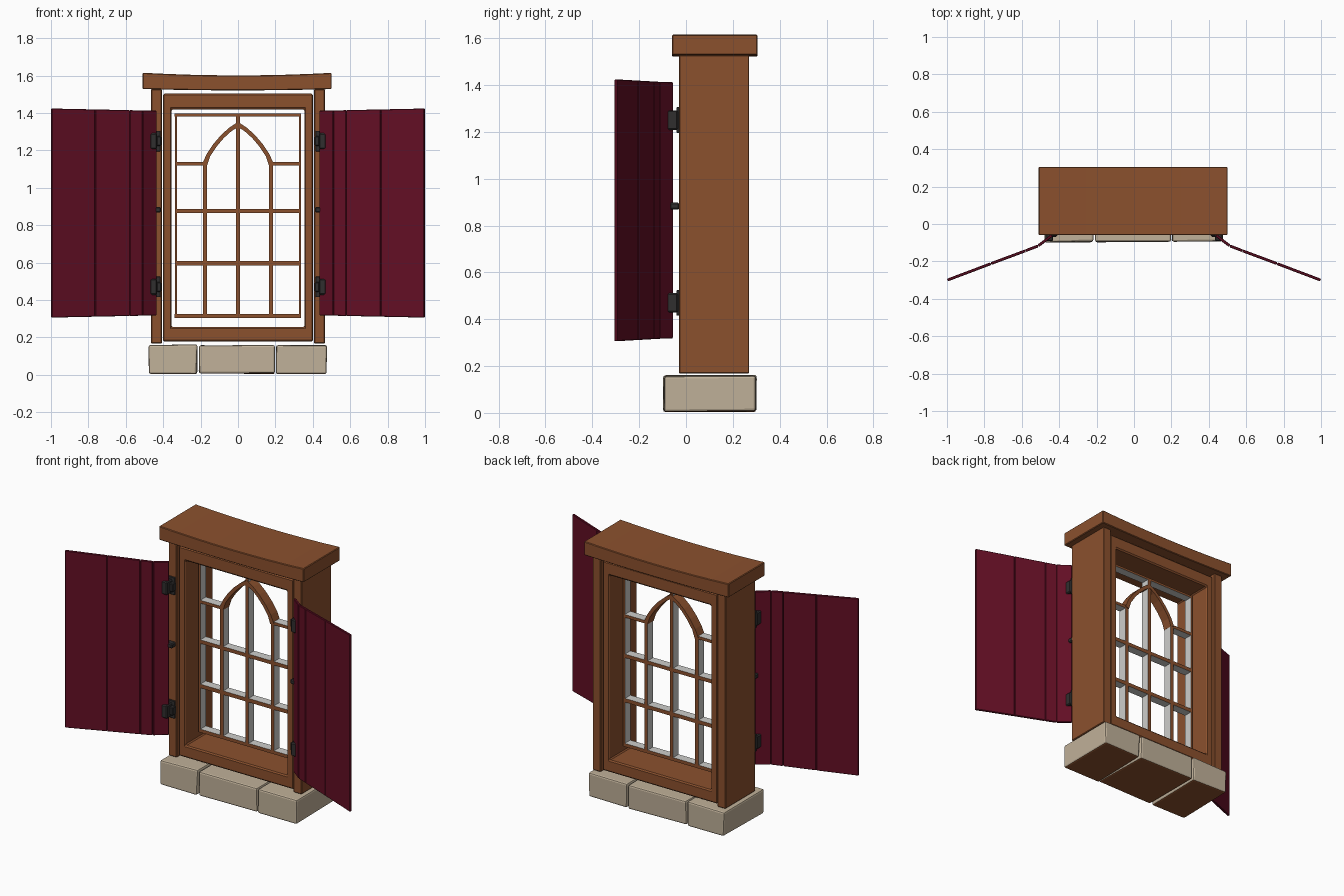
import bpy, bmesh, math, random
from mathutils import Vector

if "Cube" in bpy.data.objects:
    bpy.data.objects.remove(bpy.data.objects["Cube"])

random.seed(4)


def material(name, rgb):
    m = bpy.data.materials.new(name)
    m.diffuse_color = (*rgb, 1)
    m.use_nodes = True
    m.node_tree.nodes["Principled BSDF"].inputs["Base Color"].default_value = m.diffuse_color
    return m


WOOD = material("brown wood", (0.26, 0.082, 0.027))
STONE = material("beige stone", (0.53, 0.44, 0.32))
PAINT = material("dark red paint", (0.125, 0.0045, 0.018))
IRON = material("dark iron", (0.03, 0.028, 0.028))
PALE = material("pale grey", (0.62, 0.62, 0.60))


def finish(name, bm, mats, bevel=0.0):
    bmesh.ops.recalc_face_normals(bm, faces=bm.faces)
    me = bpy.data.meshes.new(name)
    bm.to_mesh(me)
    bm.free()
    for m in mats:
        me.materials.append(m)
    ob = bpy.data.objects.new(name, me)
    bpy.context.collection.objects.link(ob)
    if bevel:
        b = ob.modifiers.new("soft edges", 'BEVEL')
        b.width = bevel
        b.segments = 1
        b.limit_method = 'ANGLE'
    return ob


def box(name, x, y, z, mat, bevel=0.0, jitter=0.0):
    bm = bmesh.new()
    bmesh.ops.create_cube(bm, size=1)
    for v in bm.verts:
        for i, (a, b) in enumerate((x, y, z)):
            v.co[i] = (a if v.co[i] < 0 else b) + random.uniform(-jitter, jitter)
    return finish(name, bm, [mat], bevel)


def prism(name, pts, y0, y1, mat, bevel=0.0):
    """Outline in x, z extruded from y0 to y1."""
    bm = bmesh.new()
    f = bm.faces.new([bm.verts.new((px, y0, pz)) for px, pz in pts])
    r = bmesh.ops.extrude_face_region(bm, geom=[f])
    for v in r["geom"]:
        if isinstance(v, bmesh.types.BMVert):
            v.co.y = y1
    return finish(name, bm, [mat], bevel)


# Sagging lintel
xs = [-0.51 + 1.01 * i / 8 for i in range(9)]
sag = lambda x: 0.014 * (1 - (x / 0.51) ** 2)
prism("lintel", [(x, 1.528 - 0.5 * sag(x)) for x in xs] +
      [(x, 1.615 - sag(x)) for x in reversed(xs)], -0.06, 0.305, WOOD, 0.004)

# Stone sill: three blocks with a wooden-coloured underside
for name, x0, x1 in (("left", -0.475, -0.22), ("middle", -0.21, 0.195), ("right", 0.205, 0.475)):
    st = box("sill_stone_" + name, (x0, x1), (-0.095, 0.30), (0.006, 0.16), STONE, 0.01, 0.004)
    st.data.materials.append(WOOD)
    for p in st.data.polygons:
        if p.normal.z < -0.7:
            p.material_index = 1
    st.modifiers["soft edges"].segments = 2

# Outer jambs
for s, side in ((-1, "left"), (1, "right")):
    xa, xb = sorted((s * 0.465, s * 0.407))
    box("jamb_" + side, (xa, xb), (-0.03, 0.27), (0.168, 1.527), WOOD, 0.004)

# Mitred inner frame
bm = bmesh.new()
rings = []
for y in (-0.02, 0.26):
    for hx, z0, z1 in ((0.40, 0.178, 1.504), (0.355, 0.255, 1.42)):
        rings.append([bm.verts.new((x, y, z)) for x, z in
                      ((-hx, z0), (hx, z0), (hx, z1), (-hx, z1))])
for a, b in ((0, 1), (2, 3), (0, 2), (1, 3)):
    for i in range(4):
        j = (i + 1) % 4
        bm.faces.new((rings[a][i], rings[a][j], rings[b][j], rings[b][i]))
finish("inner_frame", bm, [WOOD], 0.007)

# Glazing bars: wooden faces front and back, pale sides
Y0, Y1 = 0.09, 0.145


def bar(name, x, z):
    ob = box(name, x, (Y0, Y1), z, WOOD)
    ob.data.materials.append(PALE)
    for p in ob.data.polygons:
        if abs(p.normal.y) < 0.5:
            p.material_index = 1


bar("edge_bar_bottom", (-0.34, 0.335), (0.303, 0.324))
bar("edge_bar_top", (-0.34, 0.335), (1.382, 1.396))
bar("bar_low", (-0.33, 0.325), (0.584, 0.608))
bar("bar_mid", (-0.33, 0.325), (0.865, 0.888))
bar("upright_middle", (-0.011, 0.011), (0.324, 1.382))
for s, side in ((-1, "left"), (1, "right")):
    span = lambda a, b: tuple(sorted((s * a, s * b)))
    bar("edge_bar_" + side, span(0.326, 0.338), (0.303, 1.396))
    bar("upright_" + side, span(0.166, 0.188), (0.324, 1.13))
    bar("bar_high_" + side, span(0.186, 0.33), (1.119, 1.138))
    # Half of the pointed arch, slightly proud of the bars
    outer = [(0.19, 1.13), (0.168, 1.18), (0.133, 1.233), (0.088, 1.285), (0.045, 1.323), (0, 1.352)]
    inner = [(0, 1.325), (0.036, 1.302), (0.075, 1.267), (0.115, 1.22), (0.148, 1.17), (0.165, 1.12)]
    prism("arch_" + side, [(s * x, z) for x, z in outer + inner], Y0 - 0.004, Y1 + 0.004, WOOD)

# Open shutters: boards along a bent plan line
PLAN = [(0.998, -0.300), (0.765, -0.212), (0.58, -0.143), (0.512, -0.117), (0.438, -0.060)]
for s, side in ((-1, "left"), (1, "right")):
    for i in range(4):
        a, b = Vector(PLAN[i]), Vector(PLAN[i + 1])
        d = (b - a).normalized()
        n = Vector((-d.y, d.x)) * 0.0075
        a, b = a + d * 0.001, b - d * 0.001
        bm = bmesh.new()
        drop = lambda p: 0.012 * (1 - p.x) / 0.56
        lo, hi = [], []
        for p, q in ((a, a + n), (a, a - n), (b, b - n), (b, b + n)):
            lo.append(bm.verts.new((s * q.x, q.y, 0.306 + drop(p))))
            hi.append(bm.verts.new((s * q.x, q.y, 1.424 - drop(p))))
        bm.faces.new(lo)
        bm.faces.new(hi)
        for k in range(4):
            m = (k + 1) % 4
            bm.faces.new((lo[k], lo[m], hi[m], hi[k]))
        finish(f"shutter_{side}_board_{i + 1}", bm, [PAINT], 0.003)

    # Hinges and latch
    for label, z in (("upper", 1.25), ("lower", 0.47)):
        xr = lambda p, q: tuple(sorted((s * p, s * q)))
        box(f"hinge_leaf_{side}_{label}", xr(0.415, 0.465), (-0.04, -0.028), (z - 0.055, z + 0.055), IRON, 0.002)
        box(f"hinge_knuckle_{side}_{label}", xr(0.432, 0.472), (-0.092, -0.035), (z - 0.042, z + 0.042), IRON, 0.006)
        box(f"hinge_pin_{side}_{label}", xr(0.41, 0.435), (-0.065, -0.03), (z - 0.026, z + 0.026), IRON, 0.004)
    box("latch_" + side, xr(0.412, 0.46), (-0.07, -0.028), (0.868, 0.898), IRON, 0.006)
